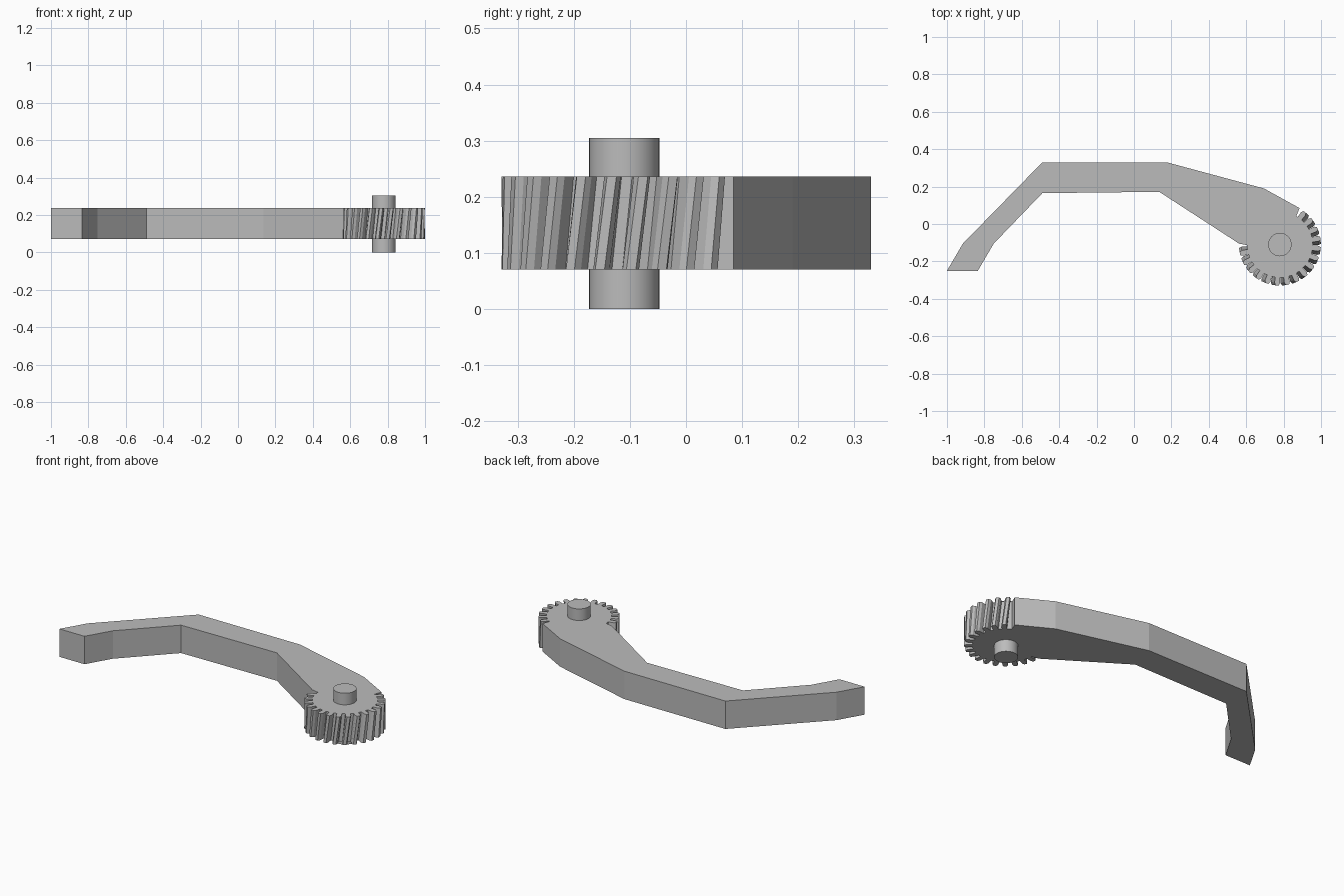
import bpy
import bmesh
from math import cos, sin, radians
from mathutils import Vector

cube = bpy.data.objects.get("Cube")
if cube:
    bpy.data.objects.remove(cube, do_unlink=True)

grey = bpy.data.materials.new("plain grey")
grey.use_nodes = True
grey.diffuse_color = (0.5, 0.5, 0.5, 1)
grey.node_tree.nodes["Principled BSDF"].inputs["Base Color"].default_value = (0.5, 0.5, 0.5, 1)

HUB = Vector((0.78, -0.11))
BOTTOM, TOP = 0.07, 0.236
ROOT, FLANK, TIP = 0.176, 0.206, 0.219
TEETH, FIRST, LAST = 16, -170, 50
TWIST = 2.8  # helix angle offset of each end, in degrees


def polar(radius, angle):
    return HUB + radius * Vector((cos(radians(angle)), sin(radians(angle))))


def add_object(name, bm):
    bmesh.ops.recalc_face_normals(bm, faces=bm.faces)
    mesh = bpy.data.meshes.new(name)
    bm.to_mesh(mesh)
    bm.free()
    mesh.materials.append(grey)
    obj = bpy.data.objects.new(name, mesh)
    bpy.context.collection.objects.link(obj)
    return obj


def outline(twist):
    """Bent arm running into a toothed sector, counterclockwise."""
    front = [(-1, -0.25), (-0.835, -0.25), (-0.75, -0.105), (-0.49, 0.165),
             (0.135, 0.172), (0.562, -0.105)]
    back = [(0.885, 0.085), (0.695, 0.19), (0.175, 0.33),
            (-0.49, 0.33), (-0.915, -0.105)]
    points = [Vector(p) for p in front] + [polar(ROOT, -179)]
    step = (LAST - FIRST) / (TEETH - 1)
    for i in range(TEETH):
        middle = FIRST + i * step + twist
        for radius, offset in ((ROOT, -4.3), (FLANK, -4.1), (TIP, -2.2),
                               (TIP, 2.2), (FLANK, 4.1), (ROOT, 4.3)):
            points.append(polar(radius, middle + offset))
    points.append(polar(ROOT, 60))
    return points + [Vector(p) for p in back]


# Arm and helical gear sector, one solid
bm = bmesh.new()
low = [bm.verts.new((p.x, p.y, BOTTOM)) for p in outline(-TWIST)]
high = [bm.verts.new((p.x, p.y, TOP)) for p in outline(TWIST)]
count = len(low)
for i in range(count):
    j = (i + 1) % count
    bm.faces.new((low[i], low[j], high[j], high[i]))
bm.faces.new(high)
bm.faces.new(low[::-1])
add_object("arm_with_gear_sector", bm)

# Pivot pin through the gear
bpy.ops.mesh.primitive_cylinder_add(vertices=48, radius=0.0625, depth=0.305,
                                    location=(HUB.x, HUB.y, 0.1525))
pin = bpy.context.object
pin.name = "pivot_pin"
pin.data.materials.append(grey)
bpy.ops.object.shade_smooth_by_angle(angle=radians(30))
